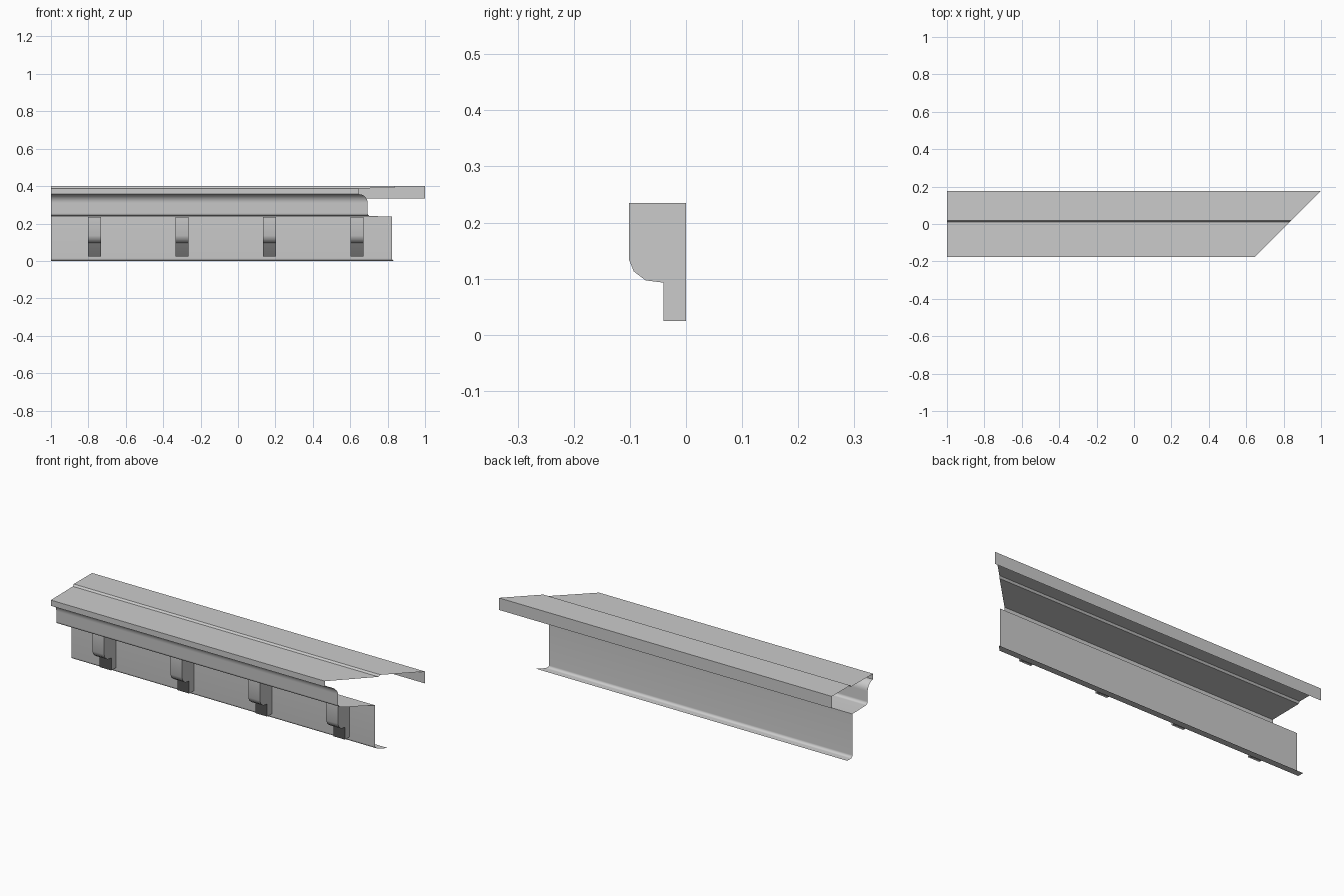
import bpy
import bmesh
from math import cos, sin, radians

cube = bpy.data.objects.get("Cube")
if cube:
    bpy.data.objects.remove(cube)

grey = bpy.data.materials.new("plain_grey")
grey.use_nodes = True
COLOUR = (0.6, 0.6, 0.6, 1)
grey.diffuse_color = COLOUR
grey.node_tree.nodes["Principled BSDF"].inputs["Base Color"].default_value = COLOUR

HALF_DEPTH = 0.177
MITRE = 1 - HALF_DEPTH


def arc(cy, cz, r, start, end, steps=8):
    """Points (y, z) on a circular arc, angles in degrees."""
    angles = [radians(start + (end - start) * i / steps) for i in range(steps + 1)]
    return [(cy + r * cos(a), cz + r * sin(a)) for a in angles]


def finish(bm, name):
    mesh = bpy.data.meshes.new(name)
    bm.to_mesh(mesh)
    bm.free()
    mesh.materials.append(grey)
    obj = bpy.data.objects.new(name, mesh)
    bpy.context.collection.objects.link(obj)
    return obj


def moulding(name, profile):
    """Thin sheet swept along x: square left end, 45 degree mitre on the other."""
    bm = bmesh.new()
    pairs = [(bm.verts.new((-1, y, z)), bm.verts.new((MITRE + y, y, z)))
             for y, z in profile]
    for (a, b), (c, d) in zip(pairs, pairs[1:]):
        bm.faces.new((a, c, d, b))
    obj = finish(bm, name)
    bpy.ops.object.select_all(action='DESELECT')
    obj.select_set(True)
    bpy.context.view_layer.objects.active = obj
    bpy.ops.object.shade_smooth_by_angle(angle=radians(40))


# Top sheet with a small step, and its front and back edges
moulding("top_cap", [(HALF_DEPTH, 0.335), (HALF_DEPTH, 0.4), (0.02, 0.4),
                     (0.012, 0.39), (-HALF_DEPTH, 0.388), (-HALF_DEPTH, 0.357)])

# Hollow curve under the front edge, rounded at the bottom into the soffit
moulding("cove", arc(-HALF_DEPTH, 0.31, 0.047, 90, 0)
         + arc(-0.115, 0.255, 0.015, 180, 270) + [(0, 0.237)])

# Upright wall with a foot curling out to the back
moulding("wall", [(0, 0.237)] + arc(0.014, 0.014, 0.014, 180, 270) + [(0.045, 0)])

# Brackets: smooth front strip and flat sharp-edged sides
BRACKET = [(0, 0.025), (-0.04, 0.025), (-0.04, 0.093), (-0.072, 0.097),
           (-0.093, 0.113), (-0.102, 0.135), (-0.102, 0.235), (0, 0.235)]


def bracket(name, x, width=0.07):
    bm = bmesh.new()
    left, right = [[bm.verts.new((x + side * width / 2, y, z)) for y, z in BRACKET]
                   for side in (-1, 1)]
    for i in range(len(BRACKET) - 1):
        face = bm.faces.new((left[i], left[i + 1], right[i + 1], right[i]))
        face.smooth = True
    caps = [bm.faces.new(left), bm.faces.new(right)]
    bmesh.ops.recalc_face_normals(bm, faces=bm.faces)
    for cap in caps:
        for edge in cap.edges:
            edge.smooth = False
    bm.edges.get((left[-2], right[-2])).smooth = False
    finish(bm, name)


for n in range(4):
    bracket(f"bracket_{n + 1}", -0.768 + 0.468 * n)
